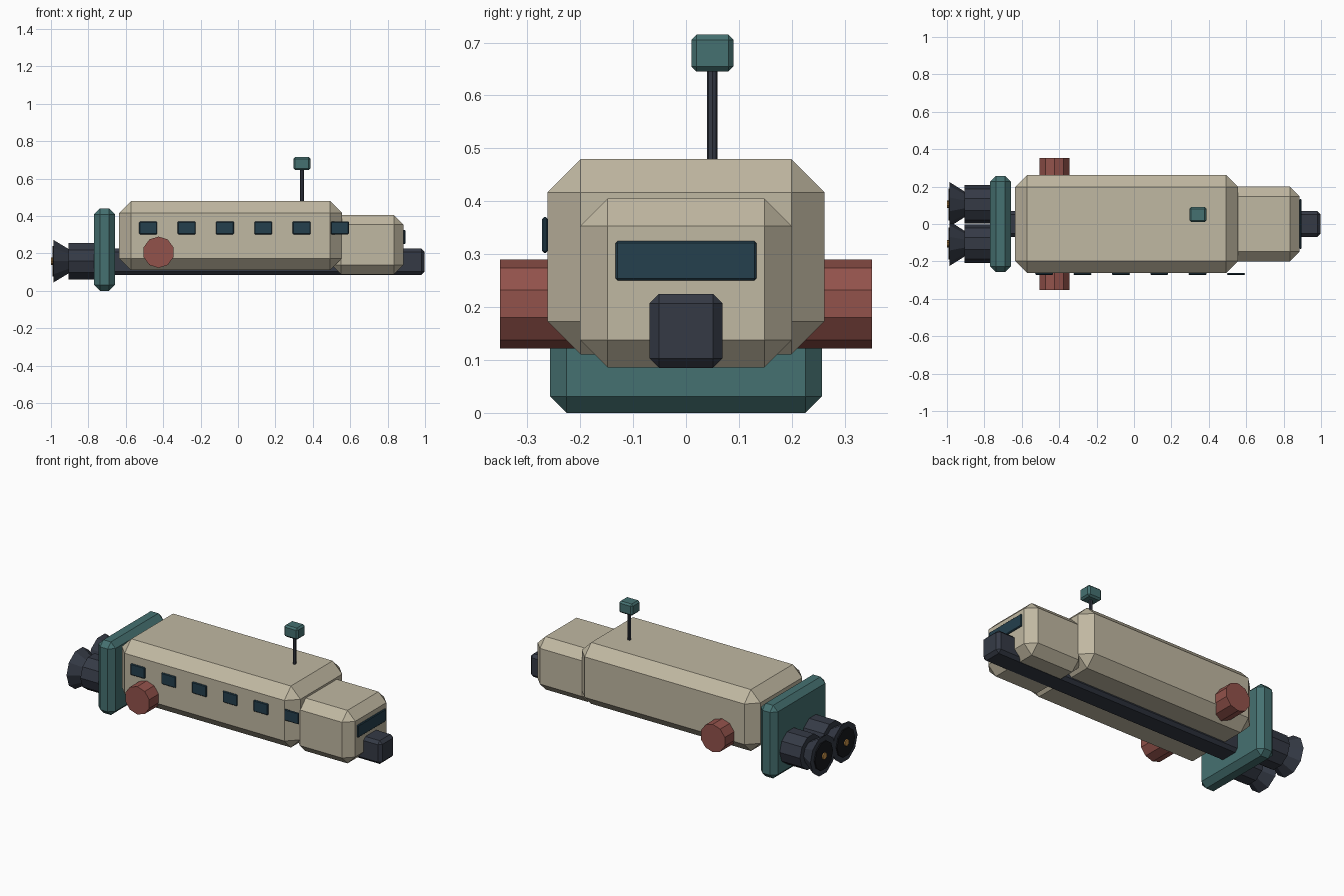
import bpy, bmesh
from math import radians
from mathutils import Matrix

if "Cube" in bpy.data.objects:
    bpy.data.objects.remove(bpy.data.objects["Cube"])


def material(name, rgb):
    m = bpy.data.materials.new(name)
    m.diffuse_color = (*rgb, 1)
    m.use_nodes = True
    m.node_tree.nodes["Principled BSDF"].inputs["Base Color"].default_value = m.diffuse_color
    return m


CREAM = material("cream", (0.53, 0.48, 0.36))
TEAL = material("teal", (0.06, 0.165, 0.165))
DARK = material("dark", (0.035, 0.042, 0.06))
BLACK = material("black", (0.008, 0.009, 0.012))
RED = material("red", (0.29, 0.085, 0.07))
GLASS = material("glass", (0.018, 0.05, 0.075))
AMBER = material("amber", (0.6, 0.3, 0.07))


def finish(bm, name, mat):
    mesh = bpy.data.meshes.new(name)
    bm.to_mesh(mesh)
    bm.free()
    mesh.materials.append(mat)
    ob = bpy.data.objects.new(name, mesh)
    bpy.context.collection.objects.link(ob)
    return ob


def box(name, x, y, z, bevel, mat):
    """Chamfered box from (min, max) ranges."""
    bm = bmesh.new()
    size = [b - a for a, b in (x, y, z)]
    mid = [(a + b) / 2 for a, b in (x, y, z)]
    bmesh.ops.create_cube(bm, size=1, matrix=Matrix.Translation(mid) @ Matrix.Diagonal((*size, 1)))
    bmesh.ops.bevel(bm, geom=bm.edges[:], offset=bevel, segments=1, affect='EDGES')
    return finish(bm, name, mat)


def rod(name, axis, start, end, r1, r2, a, b, mat, sides=10):
    """Cylinder or cone along an axis from start to end; a, b are the other two coordinates."""
    bm = bmesh.new()
    mid = (start + end) / 2
    if axis == 'X':
        m = Matrix.Translation((mid, a, b)) @ Matrix.Rotation(radians(90), 4, 'Y')
    elif axis == 'Y':
        m = Matrix.Translation((a, mid, b)) @ Matrix.Rotation(radians(-90), 4, 'X')
    else:
        m = Matrix.Translation((a, b, mid))
    bmesh.ops.create_cone(bm, cap_ends=True, segments=sides, radius1=r1, radius2=r2,
                          depth=end - start, matrix=m)
    return finish(bm, name, mat)


# Body
box("main_hull", (-0.635, 0.555), (-0.262, 0.262), (0.11, 0.48), 0.063, CREAM)
box("cockpit", (0.5, 0.885), (-0.2, 0.2), (0.086, 0.405), 0.052, CREAM)
box("keel", (-0.72, 0.998), (-0.069, 0.069), (0.085, 0.225), 0.018, DARK)
box("engine_plate", (-0.77, -0.658), (-0.257, 0.257), (0.0, 0.44), 0.031, TEAL)

# Windows along the front side, and windshield
for i in range(6):
    x = -0.48 + 0.205 * i
    box(f"window_{i + 1}", (x - 0.048, x + 0.048), (-0.272, -0.261), (0.302, 0.37), 0.004, GLASS)
box("windshield", (0.883, 0.895), (-0.133, 0.133), (0.25, 0.325), 0.004, GLASS)

# Paired engines and side pods
for label, s in (("left", 1), ("right", -1)):
    y, z = 0.105 * s, 0.158
    rod(f"engine_{label}", 'X', -0.905, -0.76, 0.103, 0.103, y, z, DARK)
    rod(f"nozzle_{label}", 'X', -0.986, -0.895, 0.119, 0.062, y, z, DARK)
    rod(f"nozzle_disc_{label}", 'X', -0.993, -0.98, 0.086, 0.086, y, z, BLACK)
    rod(f"nozzle_core_{label}", 'X', -1.0, -0.985, 0.02, 0.02, y, z, AMBER)
    lo, hi = sorted((0.2 * s, 0.352 * s))
    rod(f"side_pod_{label}", 'Y', lo, hi, 0.084, 0.084, -0.425, 0.206, RED)

# Antenna
rod("antenna_mast", 'Z', 0.46, 0.655, 0.01, 0.01, 0.342, 0.05, DARK, 8)
box("antenna_head", (0.296, 0.388), (0.01, 0.09), (0.645, 0.715), 0.01, TEAL)
